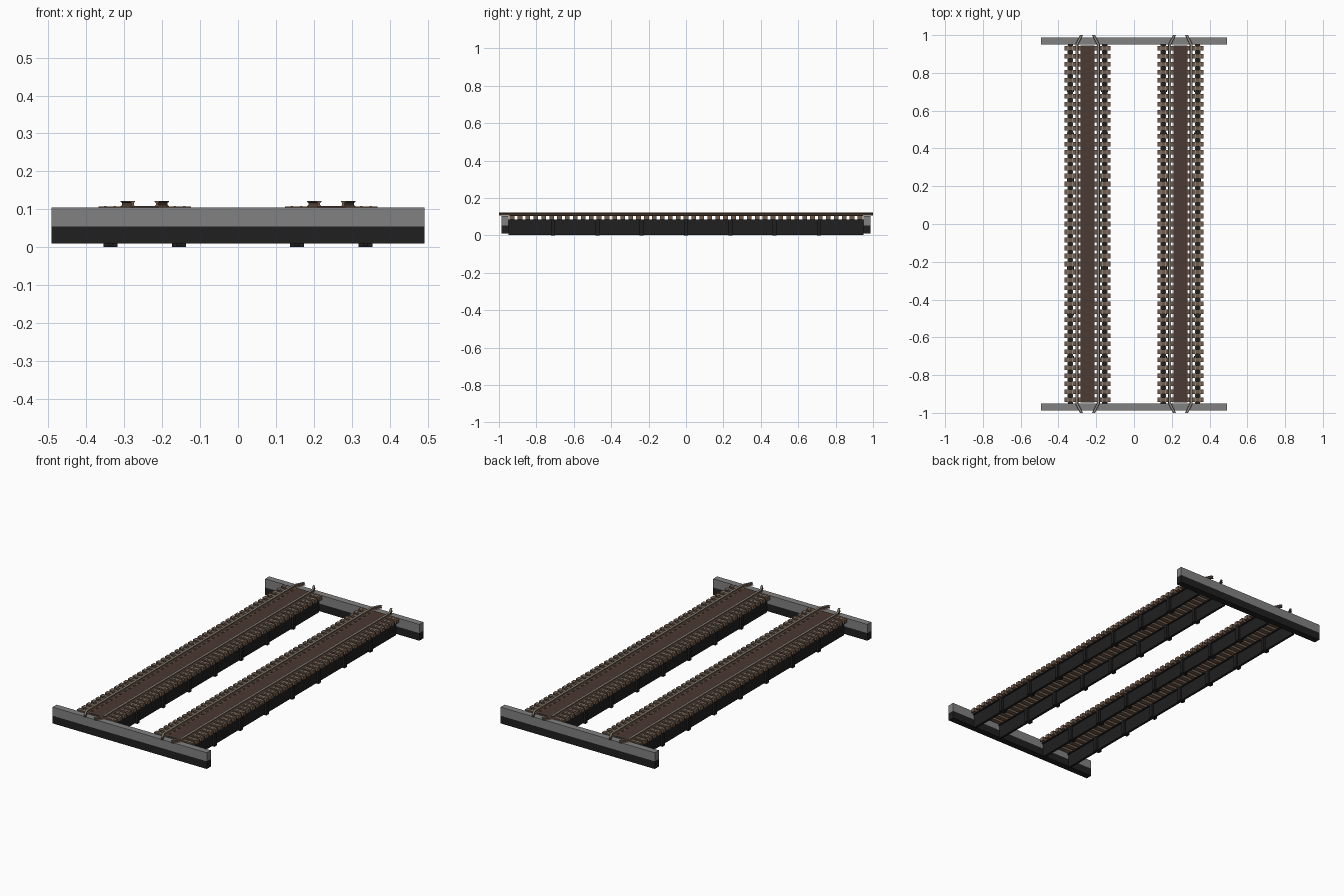
import bpy, bmesh

if "Cube" in bpy.data.objects:
    bpy.data.objects.remove(bpy.data.objects["Cube"])

def material(name, rgb):
    m = bpy.data.materials.new(name)
    m.diffuse_color = (*rgb, 1)
    m.use_nodes = True
    m.node_tree.nodes["Principled BSDF"].inputs["Base Color"].default_value = m.diffuse_color
    return m

CONCRETE = material("grey concrete", (0.22, 0.22, 0.22))
DARK = material("dark stone", (0.014, 0.014, 0.014))
STEEL = material("black steel", (0.014, 0.014, 0.014))
TIMBER = material("sleeper brown", (0.17, 0.108, 0.073))
PLANK = material("walkway brown", (0.070, 0.041, 0.032))
RUST = material("rusty rail side", (0.17, 0.105, 0.07))
RAIL = material("worn rail top", (0.26, 0.23, 0.20))

def add_box(bm, x0, x1, y0, y1, z0, z1):
    v = [bm.verts.new((x, y, z)) for z in (z0, z1)
         for x, y in ((x0, y0), (x1, y0), (x1, y1), (x0, y1))]
    for f in ((3, 2, 1, 0), (4, 5, 6, 7), (0, 1, 5, 4),
              (1, 2, 6, 5), (2, 3, 7, 6), (3, 0, 4, 7)):
        bm.faces.new([v[i] for i in f])

def finish(bm, name, *mats):
    bmesh.ops.recalc_face_normals(bm, faces=bm.faces[:])
    if len(mats) > 1:  # second colour on upward faces
        for f in bm.faces:
            f.normal_update()
            f.material_index = int(f.normal.z > 0.9)
    me = bpy.data.meshes.new(name)
    bm.to_mesh(me)
    bm.free()
    for m in mats:
        me.materials.append(m)
    ob = bpy.data.objects.new(name, me)
    bpy.context.collection.objects.link(ob)
    return ob

def boxes(name, items, *mats):
    bm = bmesh.new()
    for b in items:
        add_box(bm, *b)
    return finish(bm, name, *mats)

def sweep(name, profile, path, *mats):
    """Sweep an (x, z) profile through (x, y) stations."""
    bm = bmesh.new()
    rings = [[bm.verts.new((px + x, py, z)) for x, z in profile] for px, py in path]
    n = len(profile)
    for a, b in zip(rings, rings[1:]):
        for i in range(n):
            bm.faces.new((a[i], a[(i + 1) % n], b[(i + 1) % n], b[i]))
    bm.faces.new(rings[0])
    bm.faces.new(rings[-1])
    return finish(bm, name, *mats)

# abutments: dark lower half, grey upper half
for s, label in ((-1, "front"), (1, "back")):
    y0, y1 = sorted((s * 0.95, s * 0.987))
    boxes(f"{label}_abutment_base", [(-0.492, 0.492, y0, y1, 0.01, 0.054)], DARK)
    boxes(f"{label}_abutment_cap", [(-0.492, 0.492, y0, y1, 0.054, 0.104)], CONCRETE)

# rail section: foot, web and head
half = [(0.008, 0.107), (0.003, 0.111), (0.003, 0.117), (0.0065, 0.119), (0.0065, 0.122)]
RAIL_PROFILE = half + [(-x, z) for x, z in reversed(half)]
SLEEPERS = 45
ys = [-0.93 + 1.86 * i / (SLEEPERS - 1) for i in range(SLEEPERS)]
stiffener_ys = [0.237 * i for i in range(-3, 4)]

for cx, side in ((-0.246, "left"), (0.246, "right")):
    # plate girders with a top flange and vertical stiffeners
    for s, pos in ((-1, "outer" if cx < 0 else "inner"), (1, "inner" if cx < 0 else "outer")):
        gx = cx + s * 0.0905
        parts = [(gx - 0.007, gx + 0.007, -0.95, 0.95, 0.003, 0.08),
                 (gx - 0.014, gx + 0.014, -0.95, 0.95, 0.08, 0.085)]
        parts += [(gx - 0.0185, gx + 0.0185, y - 0.011, y + 0.011, 0, 0.08)
                  for y in stiffener_ys]
        boxes(f"{side}_{pos}_girder", parts, STEEL)

        # guard rail, bent inwards at both ends
        tip, run = cx + s * 0.032, cx + s * 0.057
        sweep(f"{side}_{pos}_guard_rail", RAIL_PROFILE,
              [(tip, -1), (run, -0.95), (run, 0.95), (tip, 1)], RUST, RAIL)

        # low strips along the sleepers beside the rail bed
        boxes(f"{side}_{pos}_strips",
              [(cx + s * d - 0.003, cx + s * d + 0.003, -0.945, 0.945, 0.106, 0.1085)
               for d in (0.079, 0.104)], RUST, RAIL)

    # sleepers
    boxes(f"{side}_sleepers",
          [(cx - 0.122, cx + 0.122, y - 0.0125, y + 0.0125, 0.085, 0.107) for y in ys], TIMBER)

    # plank walkway between the guard rails
    boxes(f"{side}_walkway",
          [(cx - 0.038, cx + 0.038, -0.945, 0.945, 0.105, 0.109)], PLANK)
